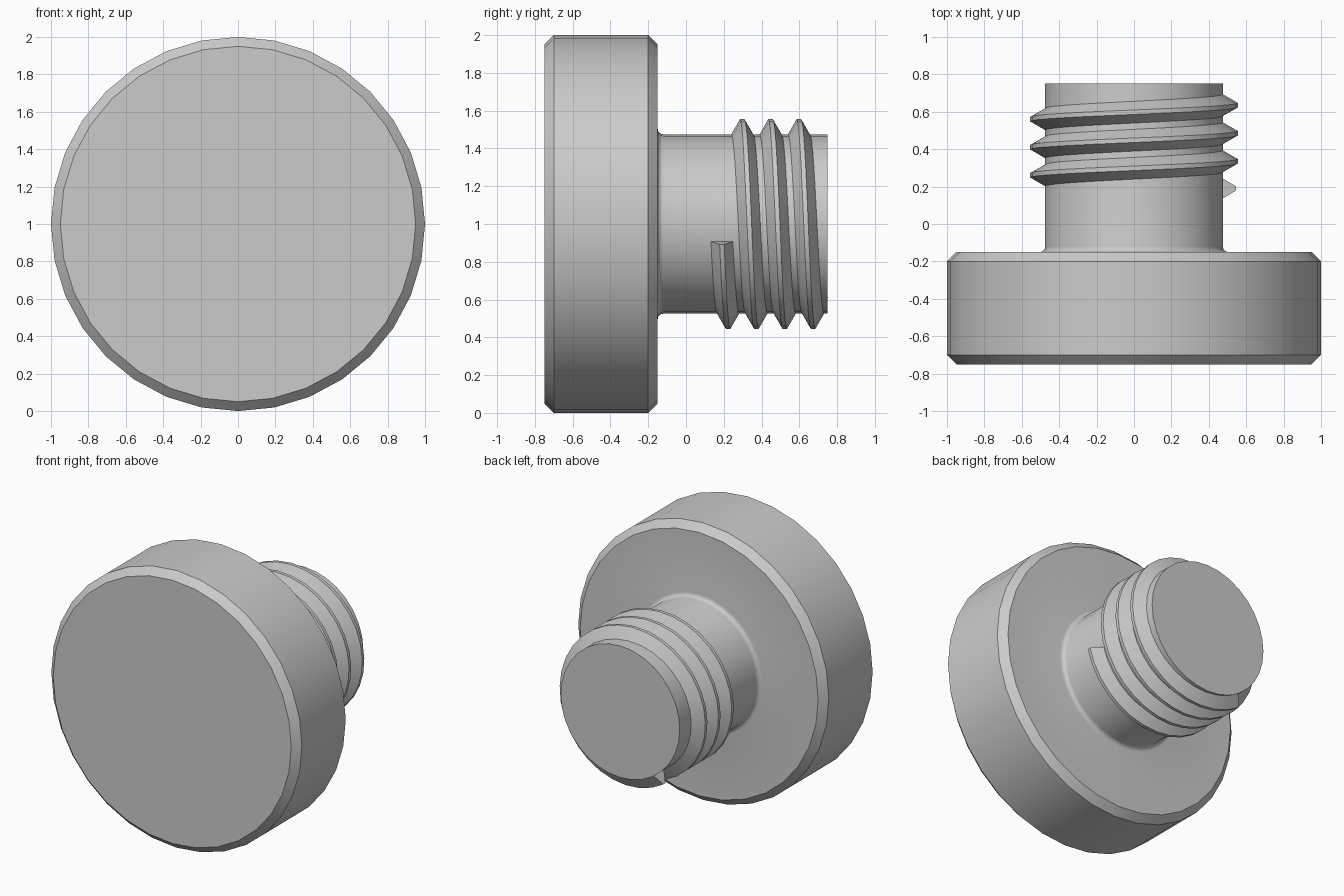
import bpy, bmesh
from math import cos, sin, tau, radians

SEGMENTS = 32
CENTRE_Z = 1.0

if "Cube" in bpy.data.objects:
    bpy.data.objects.remove(bpy.data.objects["Cube"], do_unlink=True)

grey = bpy.data.materials.new("plain grey")
grey.use_nodes = True
colour = (0.6, 0.6, 0.6, 1)
grey.diffuse_color = colour
grey.node_tree.nodes["Principled BSDF"].inputs["Base Color"].default_value = colour


def around(radius, angle, y):
    return (radius * cos(angle), y, CENTRE_Z + radius * sin(angle))


def finish(name, bm):
    bmesh.ops.recalc_face_normals(bm, faces=bm.faces)
    mesh = bpy.data.meshes.new(name)
    bm.to_mesh(mesh)
    bm.free()
    mesh.materials.append(grey)
    obj = bpy.data.objects.new(name, mesh)
    bpy.context.collection.objects.link(obj)
    bpy.ops.object.select_all(action='DESELECT')
    obj.select_set(True)
    bpy.context.view_layer.objects.active = obj
    bpy.ops.object.shade_smooth_by_angle(angle=radians(30))
    return obj


def bridge(bm, a, b, closed=True):
    for i in range(len(a) if closed else len(a) - 1):
        j = (i + 1) % len(a)
        bm.faces.new((a[i], a[j], b[j], b[i]))


# Head and shank: one turned profile of (radius, y), with a fillet at the joint
profile = [(0.95, -0.75), (1, -0.7), (1, -0.2), (0.95, -0.15)]
FILLET, SHANK = 0.03, 0.475
for k in range(5):
    a = tau / 4 * k / 4
    profile.append((SHANK + FILLET * (1 - sin(a)), -0.15 + FILLET * (1 - cos(a))))
profile.append((SHANK, 0.75))

bm = bmesh.new()
rings = [[bm.verts.new(around(r, tau * i / SEGMENTS, y)) for i in range(SEGMENTS)]
         for r, y in profile]
for a, b in zip(rings, rings[1:]):
    bridge(bm, a, b)
bm.faces.new(rings[0])
bm.faces.new(rings[-1])
finish("head_and_shank", bm)

# Thread: a trapezoid section swept along a helix, capped at both ends
PITCH, STEPS = 0.15, 106
section = [(0.465, -0.064), (0.555, -0.012), (0.555, 0.012), (0.465, 0.064)]
bm = bmesh.new()
loops = []
for i in range(STEPS + 1):
    angle = -tau * (i + 1) / SEGMENTS
    y = 0.19 + PITCH * i / SEGMENTS
    loops.append([bm.verts.new(around(r, angle, y + dy)) for r, dy in section])
for a, b in zip(loops, loops[1:]):
    bridge(bm, a, b, closed=False)
bm.faces.new(loops[0])
bm.faces.new(loops[-1])
finish("screw_thread", bm)
